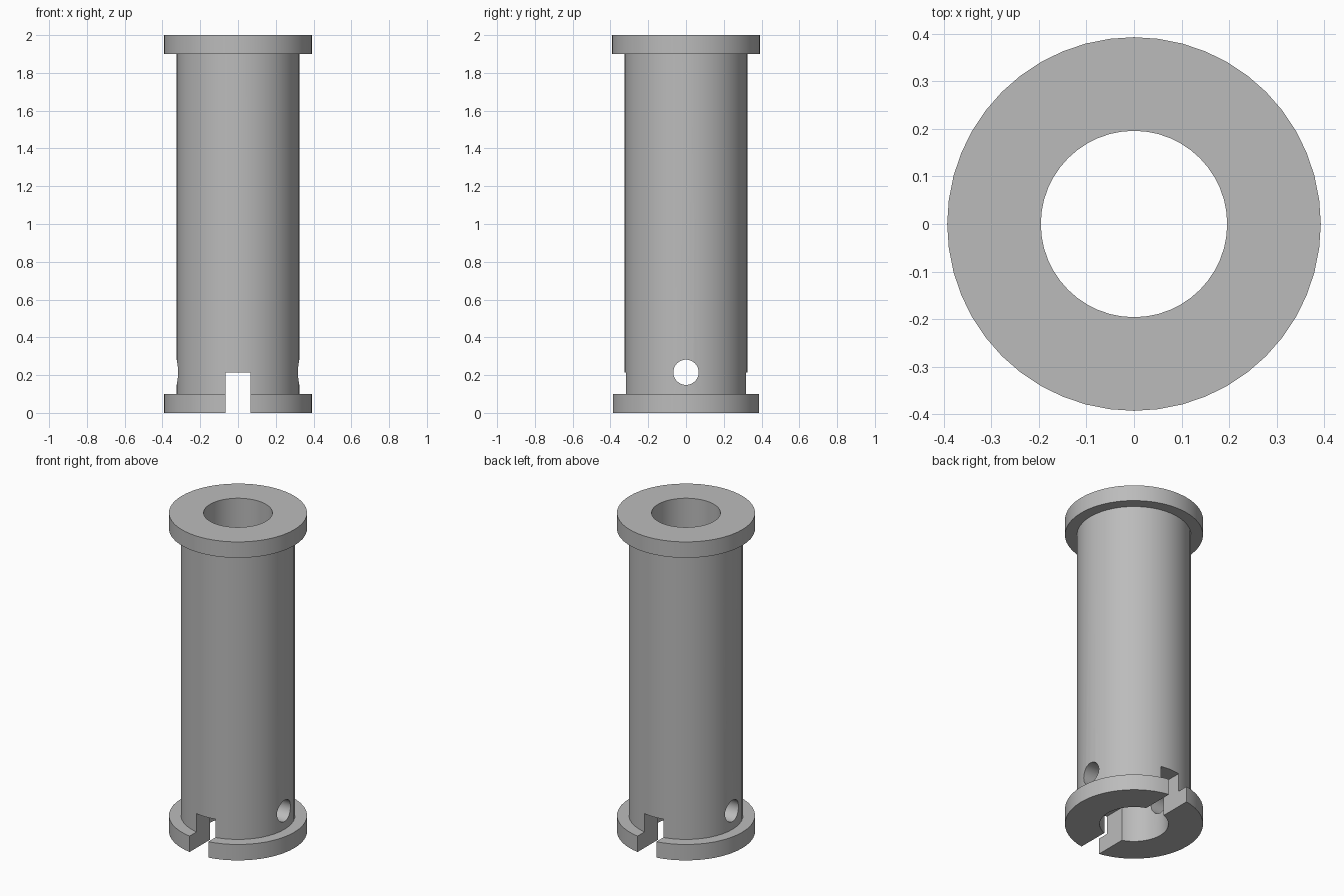
import bpy
import bmesh
import math
from mathutils import Matrix

cube = bpy.data.objects.get("Cube")
if cube:
    bpy.data.objects.remove(cube, do_unlink=True)

HEIGHT = 2.0
FLANGE_R, BODY_R, BORE_R = 0.393, 0.325, 0.196
FLANGE_H = 0.1
SLOT_W, SLOT_TOP = 0.13, 0.215
PIN_R = 0.067
SIDES = 48


def make_object(name, bm):
    bmesh.ops.recalc_face_normals(bm, faces=bm.faces)
    mesh = bpy.data.meshes.new(name)
    bm.to_mesh(mesh)
    bm.free()
    obj = bpy.data.objects.new(name, mesh)
    bpy.context.collection.objects.link(obj)
    return obj


def lathe(name, profile):
    """Spin a closed (radius, height) profile around z."""
    bm = bmesh.new()
    verts = [bm.verts.new((r, 0, z)) for r, z in profile]
    edges = [bm.edges.new((a, b)) for a, b in zip(verts, verts[1:] + verts[:1])]
    bmesh.ops.spin(bm, geom=verts + edges, cent=(0, 0, 0), axis=(0, 0, 1),
                   angle=math.tau, steps=SIDES, use_merge=True)
    bmesh.ops.remove_doubles(bm, verts=bm.verts, dist=1e-5)
    return make_object(name, bm)


def cut(target, cutter):
    mod = target.modifiers.new("Cut", 'BOOLEAN')
    mod.operation = 'DIFFERENCE'
    mod.solver = 'EXACT'
    mod.object = cutter
    bpy.context.view_layer.objects.active = target
    bpy.ops.object.modifier_apply(modifier=mod.name)
    bpy.data.objects.remove(cutter, do_unlink=True)


# Flanged hollow sleeve
sleeve = lathe("flanged_sleeve", [
    (BORE_R, 0), (FLANGE_R, 0), (FLANGE_R, FLANGE_H), (BODY_R, FLANGE_H),
    (BODY_R, HEIGHT - FLANGE_H), (FLANGE_R, HEIGHT - FLANGE_H),
    (FLANGE_R, HEIGHT), (BORE_R, HEIGHT)])

# Slot across the foot, front to back
bm = bmesh.new()
bmesh.ops.create_cube(bm, size=1, matrix=Matrix.Diagonal((SLOT_W, 1, SLOT_TOP * 2, 1)))
cut(sleeve, make_object("slot_cutter", bm))

# Round pin hole, side to side
bm = bmesh.new()
bmesh.ops.create_cone(bm, cap_ends=True, segments=32, radius1=PIN_R, radius2=PIN_R, depth=1,
                      matrix=Matrix.Translation((0, 0, SLOT_TOP)) @ Matrix.Rotation(math.pi / 2, 4, 'Y'))
cut(sleeve, make_object("pin_hole_cutter", bm))

# Plain grey metal
grey = bpy.data.materials.new("grey_metal")
grey.use_nodes = True
color = (0.5, 0.5, 0.5, 1)
grey.diffuse_color = color
grey.node_tree.nodes["Principled BSDF"].inputs["Base Color"].default_value = color
sleeve.data.materials.clear()
sleeve.data.materials.append(grey)

# Smooth round walls with crisp rims
bpy.ops.object.select_all(action='DESELECT')
sleeve.select_set(True)
bpy.context.view_layer.objects.active = sleeve
bpy.ops.object.shade_smooth_by_angle(angle=math.radians(30))
